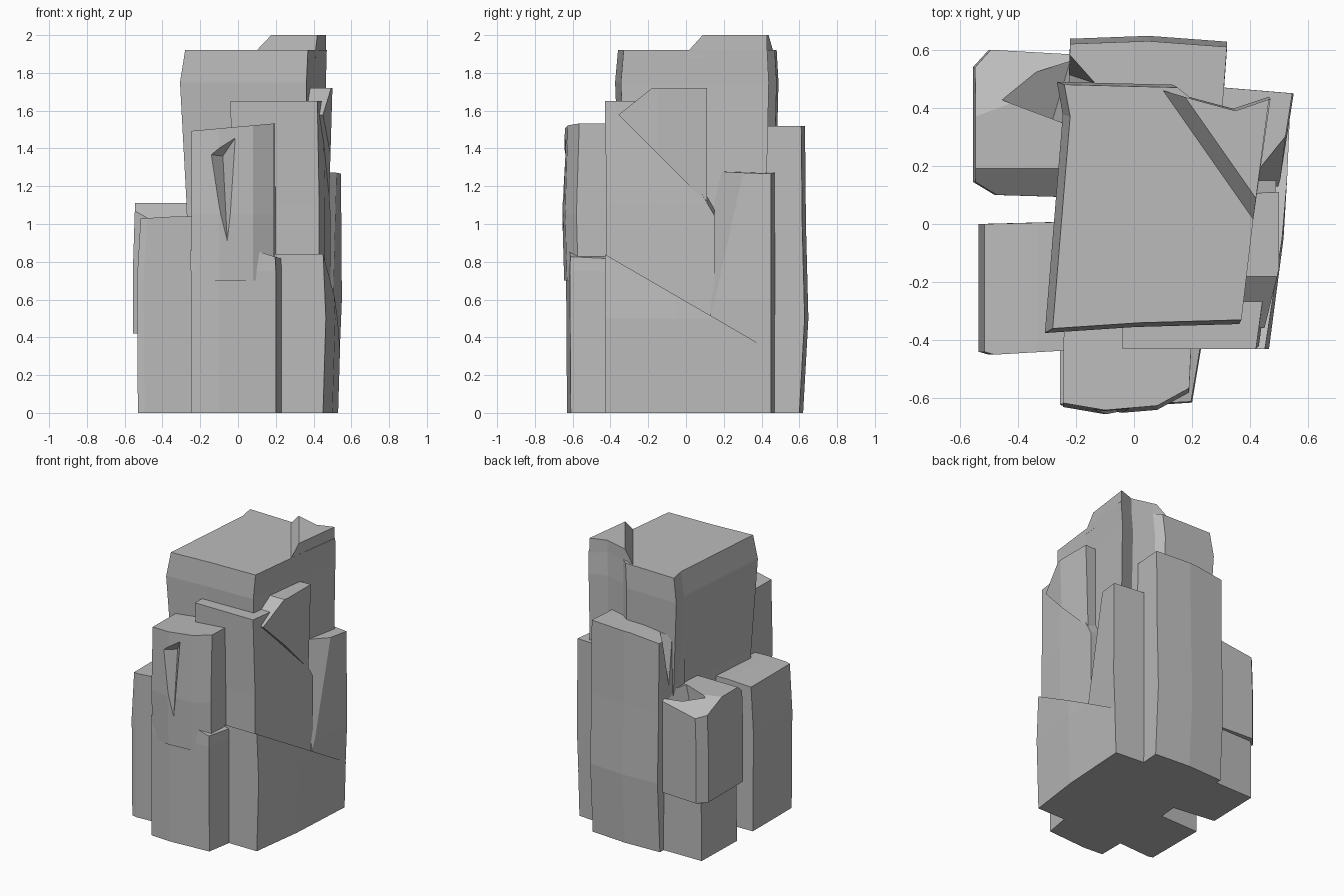
import bpy
import bmesh
from mathutils import Vector

default_cube = bpy.data.objects.get("Cube")
if default_cube:
    bpy.data.objects.remove(default_cube, do_unlink=True)

# Single stone colour
stone = bpy.data.materials.new("stone_grey")
stone.use_nodes = True
stone_colour = (0.5, 0.5, 0.5, 1)
stone.diffuse_color = stone_colour
stone.node_tree.nodes["Principled BSDF"].inputs["Base Color"].default_value = stone_colour


def finish(name, bm):
    """Turn a bmesh into a flat shaded stone object."""
    bmesh.ops.recalc_face_normals(bm, faces=bm.faces)
    mesh = bpy.data.meshes.new(name)
    bm.to_mesh(mesh)
    bm.free()
    mesh.materials.append(stone)
    obj = bpy.data.objects.new(name, mesh)
    bpy.context.scene.collection.objects.link(obj)
    return obj


def rock(name, outline, rings, chips=()):
    """Loft an outline through rings of (height, growth, shift x, shift y),
    then knock off everything outside each chip plane (point, normal)."""
    bm = bmesh.new()
    centre = sum((Vector(p) for p in outline), Vector((0, 0))) / len(outline)
    loops = []
    for height, growth, shift_x, shift_y in rings:
        loop = []
        for point in outline:
            flat = centre + (Vector(point) - centre) * growth
            loop.append(bm.verts.new((flat.x + shift_x, flat.y + shift_y, height)))
        loops.append(loop)
    bm.faces.new(loops[0])
    bm.faces.new(loops[-1])
    count = len(outline)
    for lower, upper in zip(loops, loops[1:]):
        for i in range(count):
            j = (i + 1) % count
            bm.faces.new((lower[i], lower[j], upper[j], upper[i]))
    for point, normal in chips:
        geometry = list(bm.verts) + list(bm.edges) + list(bm.faces)
        bmesh.ops.bisect_plane(bm, geom=geometry, plane_co=point,
                               plane_no=Vector(normal).normalized(), clear_outer=True)
        rim = [edge for edge in bm.edges if edge.is_boundary]
        if rim:
            bmesh.ops.holes_fill(bm, edges=rim, sides=0)
    return finish(name, bm)


def gouge(target, points):
    """Cut the convex hull of some points out of a rock."""
    bm = bmesh.new()
    for point in points:
        bm.verts.new(point)
    bmesh.ops.convex_hull(bm, input=list(bm.verts))
    cutter = finish("gouge_cutter", bm)
    cutter.hide_render = True
    modifier = target.modifiers.new("gouge", "BOOLEAN")
    modifier.operation = "DIFFERENCE"
    modifier.solver = "EXACT"
    modifier.object = cutter
    bpy.context.view_layer.objects.active = target
    bpy.ops.object.modifier_apply(modifier=modifier.name)
    bpy.data.objects.remove(cutter, do_unlink=True)


# Tall central mass and its raised back corner
rock("core",
     [(-.28, -.36), (.02, -.34), (.37, -.33), (.41, .01), (.47, .43),
      (.35, .39), (.2, .43), (.15, .47), (-.24, .48), (-.22, .37)],
     [(0, .97, .01, 0), (1.1, .98, 0, 0), (1.75, 1.03, -.015, 0), (1.92, 1, 0, 0)])
rock("crown",
     [(.1, .46), (.41, .01), (.465, .43), (.35, .39), (.2, .43)],
     [(1.88, 1, 0, 0), (2, 1, 0, 0)],
     [((.1, .46, 1.92), (-.8, -.56, .6))])

# Front slab, with a chamfered upper half
rock("front_slab_base",
     [(-.25, -.62), (-.1, -.63), (.2, -.61), (.235, -.4), (.2, -.25), (-.25, -.25)],
     [(0, 1, 0, 0), (.75, 1, 0, -.005), (.86, 1, -.005, 0)],
     [((.22, -.6, .82), (.3, 0, 1))])
front_slab = rock("front_slab_top",
     [(-.245, -.62), (-.1, -.645), (.08, -.63), (.19, -.57), (.205, -.25), (-.24, -.25)],
     [(.7, 1, 0, 0), (1.05, 1, 0, -.01), (1.54, 1, 0, .005)],
     [((0, -.5, 1.515), (-.09, 0, 1))])
gouge(front_slab, [(-.17, -.67, 1.37), (.05, -.7, 1.55), (-.05, -.67, .78),
                   (-.08, -.57, 1.36), (-.12, -.7, 1.2)])

# Right side: wide foot with a sloping ledge, column, overhanging fin, rear block
rock("right_base",
     [(-.1, -.43), (.45, -.43), (.5, -.05), (.53, .45), (-.1, .45)],
     [(0, 1, 0, 0), (.5, 1, .015, 0), (.86, 1, 0, 0)],
     [((0, -.43, .84), (0, .58, 1))])
rock("right_column",
     [(-.03, -.42), (.43, -.42), (.46, -.2), (.49, .15), (-.03, .15)],
     [(.1, 1, 0, 0), (1.1, 1, 0, 0), (1.65, 1, -.01, -.01)],
     [((.4, .12, 1.14), (.3, 1, .6))])
rock("right_fin",
     [(.25, -.42), (.44, -.42), (.5, -.15), (.5, .11), (.25, .1)],
     [(1.05, 1, -.02, 0), (1.72, 1, 0, 0)],
     [((.4, -.3, 1.52), (0, -1, -1)),
      ((.4, -.18, 1.72), (0, -.8, 1))])
rock("right_rear_block",
     [(.2, .13), (.49, .13), (.54, .45), (.3, .47), (.2, .46)],
     [(0, 1, -.015, 0), (.6, 1, .01, 0), (1.28, 1, .005, 0)],
     [((.48, .18, .9), (1, -.8, .15)),
      ((.4, .3, 1.275), (.03, .03, 1))])

# Back slab, bulging outward at mid height
back_slab = rock("back_slab",
     [(-.22, .63), (-.23, .35), (.3, .35), (.32, .62), (.05, .64)],
     [(0, 1, 0, -.02), (.5, 1, 0, .008), (1, 1, 0, -.005), (1.52, 1, 0, -.01)],
     [((-.2, .5, 1.5), (-.1, 0, 1))])
gouge(back_slab, [(-.26, .64, 1.56), (-.26, .47, 1.56), (-.12, .48, 1.56), (-.24, .52, 1.1)])

# Lower front left block
rock("front_left_block",
     [(-.495, -.45), (-.15, -.43), (-.15, .01), (-.53, 0), (-.53, -.44)],
     [(0, 1, 0, 0), (.7, 1, -.005, 0), (1.04, 1, .015, 0)],
     [((-.5, -.2, 1.03), (-.06, 0, 1))])

# Lower back left block: narrower foot under an overhanging head
rock("back_left_foot",
     [(-.53, .18), (-.15, .13), (-.15, .57), (-.52, .565)],
     [(0, 1, 0, 0), (.5, 1, .005, 0)])
back_left_head = rock("back_left_head",
     [(-.555, .145), (-.48, .1), (-.15, .09), (-.15, .58), (-.5, .6), (-.555, .54)],
     [(.42, 1, 0, 0), (.8, 1, 0, 0), (1.11, 1, .01, 0)],
     [((-.4, .18, 1.1), (0, -.9, 1)),
      ((-.4, .45, 1.1), (-.15, .4, 1))])
gouge(back_left_head, [(-.28, .36, 1), (-.54, .46, 1.15), (-.22, .34, 1.2),
                       (-.22, .56, 1.2), (-.22, .56, 1.04)])
